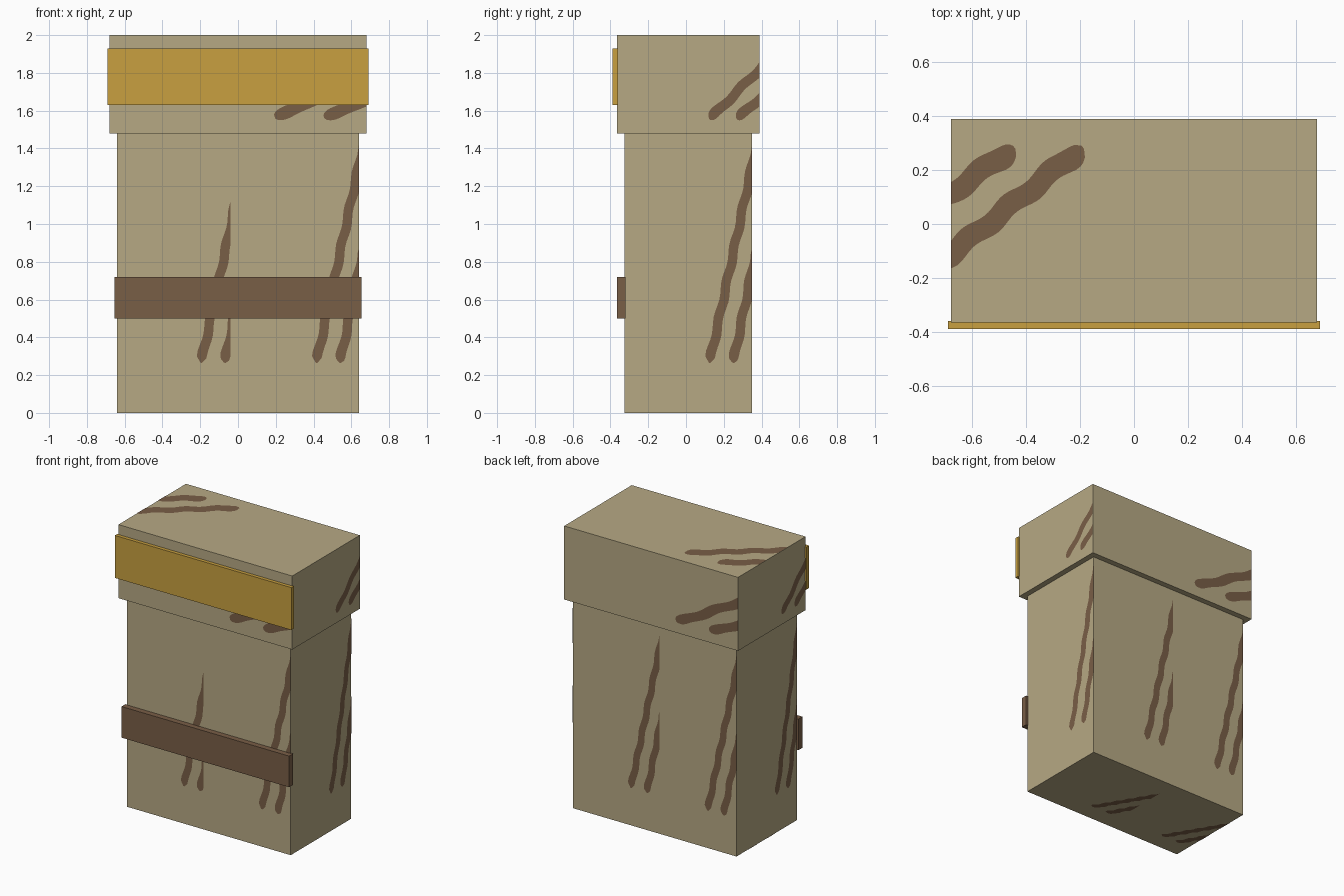
import bpy, bmesh, math
from mathutils import Vector

cube = bpy.data.objects.get("Cube")
if cube:
    bpy.data.objects.remove(cube, do_unlink=True)


def material(name, rgb):
    mat = bpy.data.materials.new(name)
    mat.use_nodes = True
    colour = (*rgb, 1)
    mat.diffuse_color = colour
    mat.node_tree.nodes["Principled BSDF"].inputs["Base Color"].default_value = colour
    return mat


khaki = material("khaki", (0.47, 0.397, 0.231))
brown = material("brown", (0.191, 0.112, 0.062))
gold = material("gold", (0.578, 0.352, 0.051))


def finish(name, bm, mat):
    mesh = bpy.data.meshes.new(name)
    bm.to_mesh(mesh)
    bm.free()
    mesh.materials.append(mat)
    obj = bpy.data.objects.new(name, mesh)
    bpy.context.collection.objects.link(obj)


def box(name, low, high, mat):
    low, high = Vector(low), Vector(high)
    bm = bmesh.new()
    bmesh.ops.create_cube(bm, size=1)
    for v in bm.verts:
        v.co = (low + high) / 2 + v.co * (high - low)
    finish(name, bm, mat)


def add_streak(bm, start, end, width, steps=40):
    """Wavy round-ended strip in the local u, v plane, thicker at its start."""
    start, end = Vector(start), Vector(end)
    along = end - start
    length = along.length
    along.normalize()
    side = Vector((-along.y, along.x))
    rows = []
    for i in range(steps + 1):
        d = length * i / steps
        cap = min(1, d / width, (length - d) / width)
        half = width / 2 * math.sqrt(max(0.02, 1 - (1 - cap) ** 2))
        half *= 1 + 0.25 * math.exp(-d / width)
        wave = 0.1 * width * math.sin(d * 32)
        mid = start + along * d + side * wave
        rows.append([bm.verts.new((*(mid + side * k), 0)) for k in (half, -half)])
    for (a, b), (c, d) in zip(rows, rows[1:]):
        bm.faces.new((a, b, d, c))


def streaks(name, origin, u, v, strokes, shift=0):
    """Lay streaks on a face; origin lies on the edge that trims them."""
    origin, u, v = Vector(origin), Vector(u), Vector(v)
    normal = u.cross(v).normalized()
    bm = bmesh.new()
    for (su, sv), (eu, ev), width in strokes:
        add_streak(bm, (su + shift, sv), (eu + shift, ev), width)
    bmesh.ops.bisect_plane(bm, geom=bm.verts[:] + bm.edges[:] + bm.faces[:],
                           plane_co=(0, 0, 0), plane_no=(1, 0, 0), clear_outer=True)
    for vert in bm.verts:
        vert.co = origin + u * vert.co.x + v * vert.co.y + normal * 0.0015
    bmesh.ops.recalc_face_normals(bm, faces=bm.faces[:])
    for face in bm.faces:
        face.normal_update()
        if face.normal.dot(normal) < 0:
            face.normal_flip()
    finish(name, bm, brown)


# Main boxes and front straps
X, FRONT, BACK, SEAM = 0.64, -0.325, 0.35, 1.48
LX, LFRONT, LBACK = 0.68, -0.365, 0.39
box("body", (-X, FRONT, 0), (X, BACK, SEAM), khaki)
box("lid", (-LX, LFRONT, SEAM), (LX, LBACK, 2), khaki)
box("lid_band", (-0.69, -0.39, 1.63), (0.69, -0.36, 1.93), gold)
box("body_strap", (-0.655, -0.365, 0.5), (0.655, -0.32, 0.72), brown)

# Streak layouts, measured from the trimming edge
body_marks = [((-0.225, 0.265), (0.03, 1.45), 0.05),
              ((-0.1, 0.265), (0.025, 0.88), 0.05)]
lid_marks = [((-0.265, 1.555), (0.05, 1.87), 0.052),
             ((-0.12, 1.555), (0.05, 1.71), 0.052)]
top_marks = [((-0.49, -0.285), (0.06, 0.16), 0.08),
             ((-0.235, -0.285), (0.06, -0.07), 0.08)]

up = (0, 0, 1)
# Body sides
streaks("front_streaks", (X, FRONT, 0), (1, 0, 0), up, body_marks)
streaks("front_middle_streaks", (-0.04, FRONT, 0), (1, 0, 0), up, body_marks, 0.07)
streaks("left_streaks", (X, BACK, 0), (0, 1, 0), up, body_marks)
streaks("back_streaks", (-X, BACK, 0), (-1, 0, 0), up, body_marks)
streaks("back_middle_streaks", (-0.04, BACK, 0), (-1, 0, 0), up, body_marks)
streaks("right_streaks", (-X, FRONT, 0), (0, -1, 0), up, body_marks)

# Underside
for label, edge in (("outer", -X), ("middle", -0.04)):
    streaks(f"underside_{label}_streaks", (edge, -0.297, 0), (-1, 0, 0),
            (0, 0.36, 0), body_marks)

# Lid sides, stretched along the wide faces, and lid top
streaks("lid_front_streaks", (LX, LFRONT, 0), (1.8, 0, 0), up, lid_marks)
streaks("lid_left_streaks", (LX, LBACK, 0), (0, 1, 0), up, lid_marks)
streaks("lid_back_streaks", (-LX, LBACK, 0), (-1.8, 0, 0), up, lid_marks)
streaks("lid_right_streaks", (-LX, LFRONT, 0), (0, -1, 0), up, lid_marks)
streaks("lid_top_streaks", (-LX, 0, 2), (-1, 0, 0), (0, -1, 0), top_marks)
